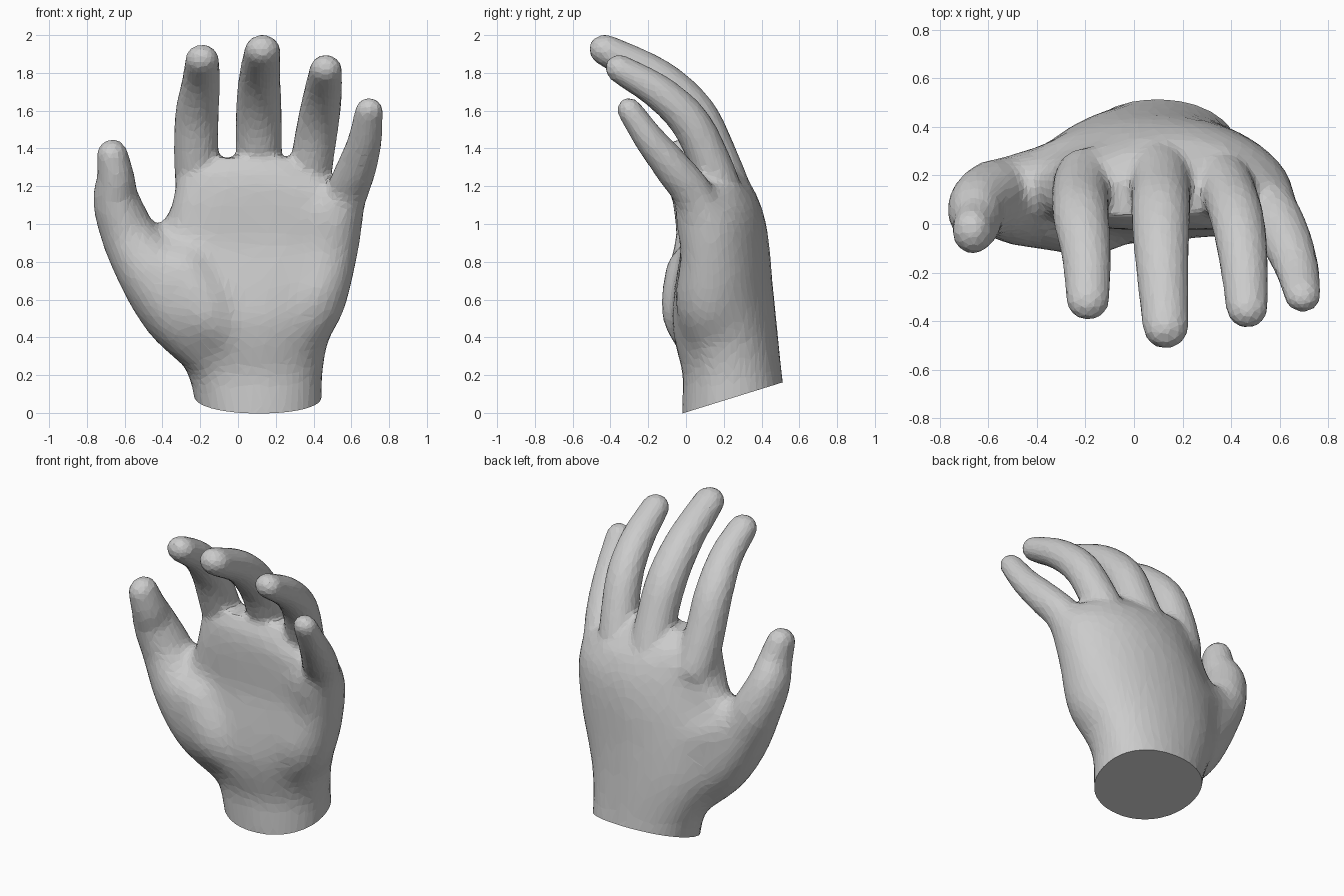
import bpy, bmesh, math
from mathutils import Vector

if "Cube" in bpy.data.objects:
    bpy.data.objects.remove(bpy.data.objects["Cube"], do_unlink=True)

skin = bpy.data.materials.new("plain grey")
skin.use_nodes = True
GREY = (0.6, 0.6, 0.6, 1)
skin.diffuse_color = GREY
skin.node_tree.nodes["Principled BSDF"].inputs["Base Color"].default_value = GREY
SIDES = 24
bm = bmesh.new()


def bridge(rings):
    """Skin a list of point rings and cap both ends."""
    loops = [[bm.verts.new(p) for p in ring] for ring in rings]
    for a, b in zip(loops, loops[1:]):
        for i in range(SIDES):
            j = (i + 1) % SIDES
            bm.faces.new((a[i], a[j], b[j], b[i]))
    bm.faces.new(loops[0][::-1])
    bm.faces.new(loops[-1])


def spline(keys, steps=5):
    """Catmull-Rom through keys of any dimension."""
    ks = [Vector(k) for k in keys]
    ks = [2 * ks[0] - ks[1]] + ks + [2 * ks[-1] - ks[-2]]
    out = []
    for a, b, c, d in zip(ks, ks[1:], ks[2:], ks[3:]):
        for s in range(steps):
            t = s / steps
            out.append((2 * b + (c - a) * t + (2 * a - 5 * b + 4 * c - d) * t * t
                        + (3 * b - a - 3 * c + d) * t ** 3) / 2)
    return out + [ks[-2]]


def digit(keys, taper=0.0):
    """Round tube through (x, y, z, radius); taper thins its domed tip front to back."""
    pts = spline(keys)
    end = pts[-1]
    axis = (end.xyz - pts[-2].xyz).normalized()
    for a in (20, 40, 55, 70, 82):
        a = math.radians(a)
        p = end.xyz + axis * end.w * math.sin(a)
        pts.append(Vector((*p, end.w * math.cos(a))))
    rings = []
    for i, p in enumerate(pts):
        d = pts[min(i + 1, len(pts) - 1)].xyz - pts[max(i - 1, 0)].xyz
        side = d.cross(Vector((0, 1, 0.3))).normalized()
        up = side.cross(d).normalized() * (1 - taper * i / len(pts))
        rings.append([p.xyz + p.w * (side * math.cos(t) + up * math.sin(t))
                      for t in (2 * math.pi * k / SIDES for k in range(SIDES))])
    bridge(rings)


def palm(sections):
    """Arched oval sections: z, left x, right x, front y, back y, arch."""
    rings = []
    for z, x0, x1, y0, y1, arch in sections:
        ring = []
        for k in range(SIDES):
            t = 2 * math.pi * k / SIDES
            c, s = math.cos(t), math.sin(t)
            u = math.copysign(abs(c) ** 0.94, c)
            v = math.copysign(abs(s) ** 0.94, s)
            ring.append(((x0 + x1) / 2 + u * (x1 - x0) / 2,
                         (y0 + y1) / 2 + v * (y1 - y0) / 2 - arch * u * u, z))
        rings.append(ring)
    bridge(rings)


# palm and wrist
palm([(-0.15, -0.2, 0.44, -0.025, 0.55, 0),
      (0.05, -0.23, 0.45, -0.025, 0.535, 0),
      (0.2, -0.265, 0.45, -0.015, 0.51, 0),
      (0.36, -0.345, 0.475, -0.06, 0.495, 0),
      (0.5, -0.42, 0.53, -0.08, 0.48, 0.02),
      (0.7, -0.45, 0.61, -0.055, 0.46, 0.05),
      (0.9, -0.41, 0.655, -0.02, 0.445, 0.08),
      (1.05, -0.37, 0.675, -0.025, 0.42, 0.09),
      (1.18, -0.335, 0.59, -0.025, 0.365, 0.06),
      (1.27, -0.32, 0.43, -0.01, 0.295, 0.03),
      (1.35, -0.28, 0.36, 0.03, 0.19, 0.01)])

# index, middle, ring and little finger
FINGERS = [
    [(-0.19, 0.2, 1.1, 0.135), (-0.22, 0.12, 1.36, 0.12), (-0.217, 0.025, 1.58, 0.116),
     (-0.195, -0.135, 1.755, 0.102), (-0.19, -0.31, 1.87, 0.09)],
    [(0.1, 0.23, 1.1, 0.145), (0.11, 0.15, 1.36, 0.124), (0.11, 0.04, 1.59, 0.122),
     (0.115, -0.15, 1.775, 0.111), (0.13, -0.42, 1.917, 0.096)],
    [(0.34, 0.21, 1.05, 0.135), (0.39, 0.125, 1.33, 0.115), (0.425, 0.02, 1.54, 0.111),
     (0.45, -0.14, 1.695, 0.102), (0.465, -0.345, 1.818, 0.087)],
    [(0.52, 0.15, 0.92, 0.125), (0.575, 0.04, 1.15, 0.114), (0.632, -0.08, 1.31, 0.104),
     (0.672, -0.19, 1.445, 0.09), (0.694, -0.295, 1.597, 0.076)]]
for keys in FINGERS:
    digit(keys, 0.15)

# thumb and its fleshy base
digit([(-0.1, 0.17, 0.28, 0.15), (-0.29, 0.12, 0.52, 0.21), (-0.46, 0.1, 0.75, 0.19),
       (-0.575, 0.105, 0.94, 0.15), (-0.643, 0.065, 1.12, 0.125),
       (-0.648, 0.005, 1.25, 0.1), (-0.665, -0.03, 1.365, 0.083)], -0.18)
digit([(0.0, 0.12, 0.36, 0.14), (-0.17, 0.055, 0.53, 0.19), (-0.29, 0.045, 0.74, 0.165)])
# back of the web between thumb and index finger
digit([(-0.52, 0.13, 0.88, 0.13), (-0.37, 0.18, 0.81, 0.14), (-0.2, 0.23, 0.74, 0.17)])
digit([(-0.5, 0.13, 0.76, 0.1), (-0.38, 0.16, 0.88, 0.1), (-0.26, 0.18, 1.03, 0.11)])
# heel of the palm below the little finger
digit([(0.26, 0.15, 0.3, 0.12), (0.38, 0.13, 0.58, 0.19), (0.49, 0.11, 0.85, 0.145),
       (0.52, 0.06, 1.05, 0.13)])

mesh = bpy.data.meshes.new("hand")
bm.to_mesh(mesh)
bm.free()
hand = bpy.data.objects.new("hand", mesh)
bpy.context.collection.objects.link(hand)

# fuse the parts into one skin
fuse = hand.modifiers.new("fuse", "REMESH")
fuse.mode = "VOXEL"
fuse.voxel_size = 0.018
soft = hand.modifiers.new("soften", "SMOOTH")
soft.factor = 0.5
soft.iterations = 8
bpy.context.view_layer.update()
fused = bpy.data.meshes.new_from_object(
    hand.evaluated_get(bpy.context.evaluated_depsgraph_get()))
hand.modifiers.clear()

# blend the palm muscles, fading out towards the fingers and thumb
bm = bmesh.new()
bm.from_mesh(fused)
for step in range(45):
    limit = 1.22 - 0.004 * step
    soft_verts = [v for v in bm.verts
                  if v.co.z < limit - max(0, -0.35 - v.co.x)]
    bmesh.ops.smooth_vert(bm, verts=soft_verts, factor=0.5,
                          use_axis_x=True, use_axis_y=True, use_axis_z=True)

# slanted cut through the wrist
cut = bmesh.ops.bisect_plane(bm, geom=bm.verts[:] + bm.edges[:] + bm.faces[:],
                             plane_co=(0, -0.01, 0), plane_no=(0, -0.31, 1),
                             clear_inner=True)
rim = [e for e in cut["geom_cut"] if isinstance(e, bmesh.types.BMEdge)]
bmesh.ops.holes_fill(bm, edges=rim, sides=0)
bmesh.ops.recalc_face_normals(bm, faces=bm.faces[:])
for face in bm.faces:
    face.smooth = False
bm.to_mesh(fused)
bm.free()
hand.data = fused
fused.materials.clear()
fused.materials.append(skin)

# coarse facets
facets = hand.modifiers.new("facets", "DECIMATE")
facets.ratio = 0.12
